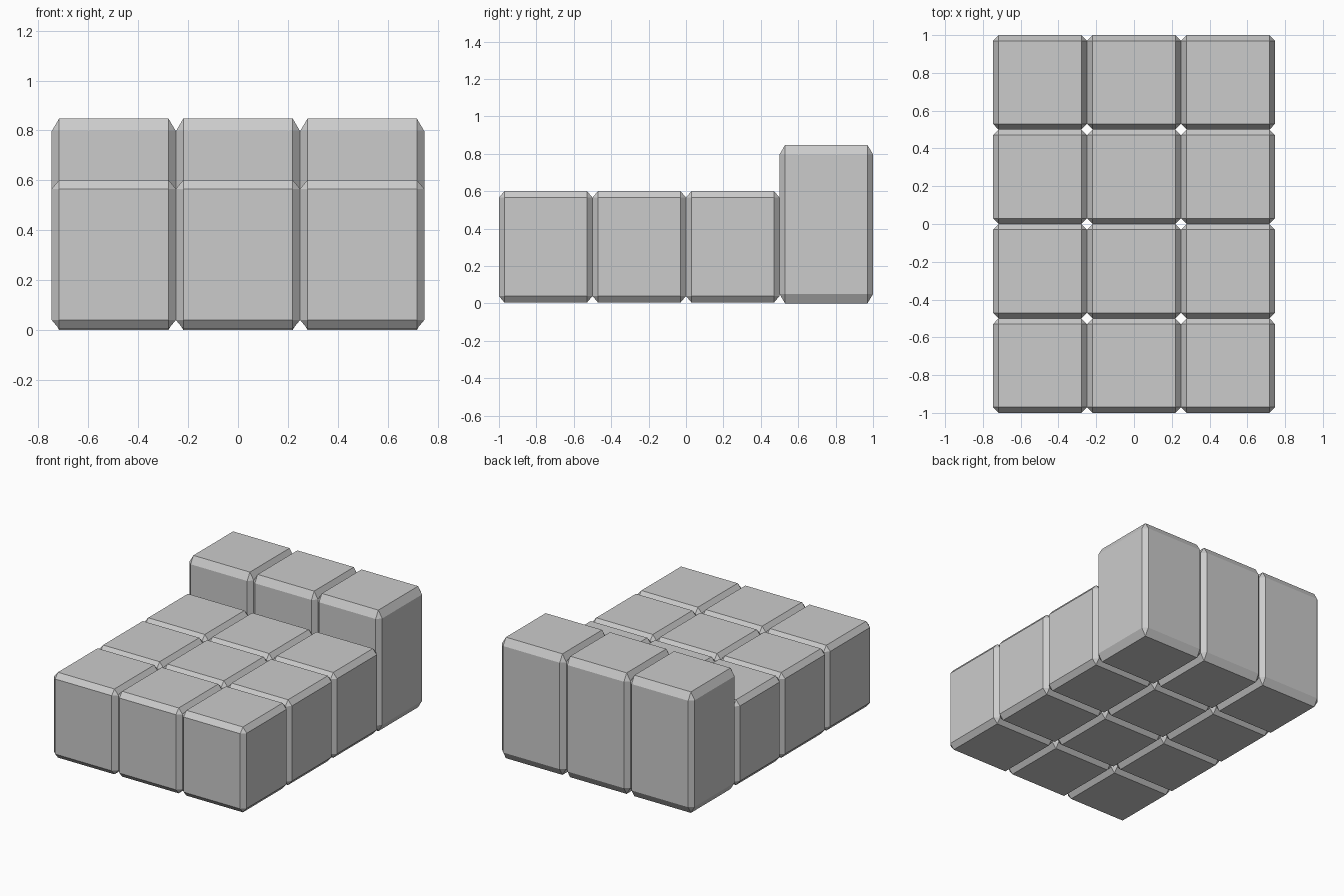
import bpy, bmesh
from mathutils import Matrix

if "Cube" in bpy.data.objects:
    bpy.data.objects.remove(bpy.data.objects["Cube"])

W, D = 0.498, 0.5      # footprint of one block


def block(name, x, y, z0, z1):
    # Unit cube with a flat chamfer, stretched to the block size
    bm = bmesh.new()
    bmesh.ops.create_cube(bm, size=1)
    bmesh.ops.bevel(bm, geom=bm.edges[:], offset=0.06, offset_type='OFFSET',
                    segments=1, affect='EDGES')
    bmesh.ops.transform(bm, matrix=Matrix.Diagonal((W, D, z1 - z0, 1)), verts=bm.verts)
    bmesh.ops.recalc_face_normals(bm, faces=bm.faces[:])
    mesh = bpy.data.meshes.new(name)
    bm.to_mesh(mesh)
    bm.free()
    obj = bpy.data.objects.new(name, mesh)
    obj.location = (x, y, (z0 + z1) / 2)
    bpy.context.collection.objects.link(obj)


for col in range(3):
    x = (col - 1) * W
    # Three rows of low blocks
    for row in range(3):
        block(f"low_block_{row}_{col}", x, -0.75 + row * D, 0.004, 0.602)
    # Tall back row
    block(f"tall_block_{col}", x, 0.75, 0.0, 0.848)
